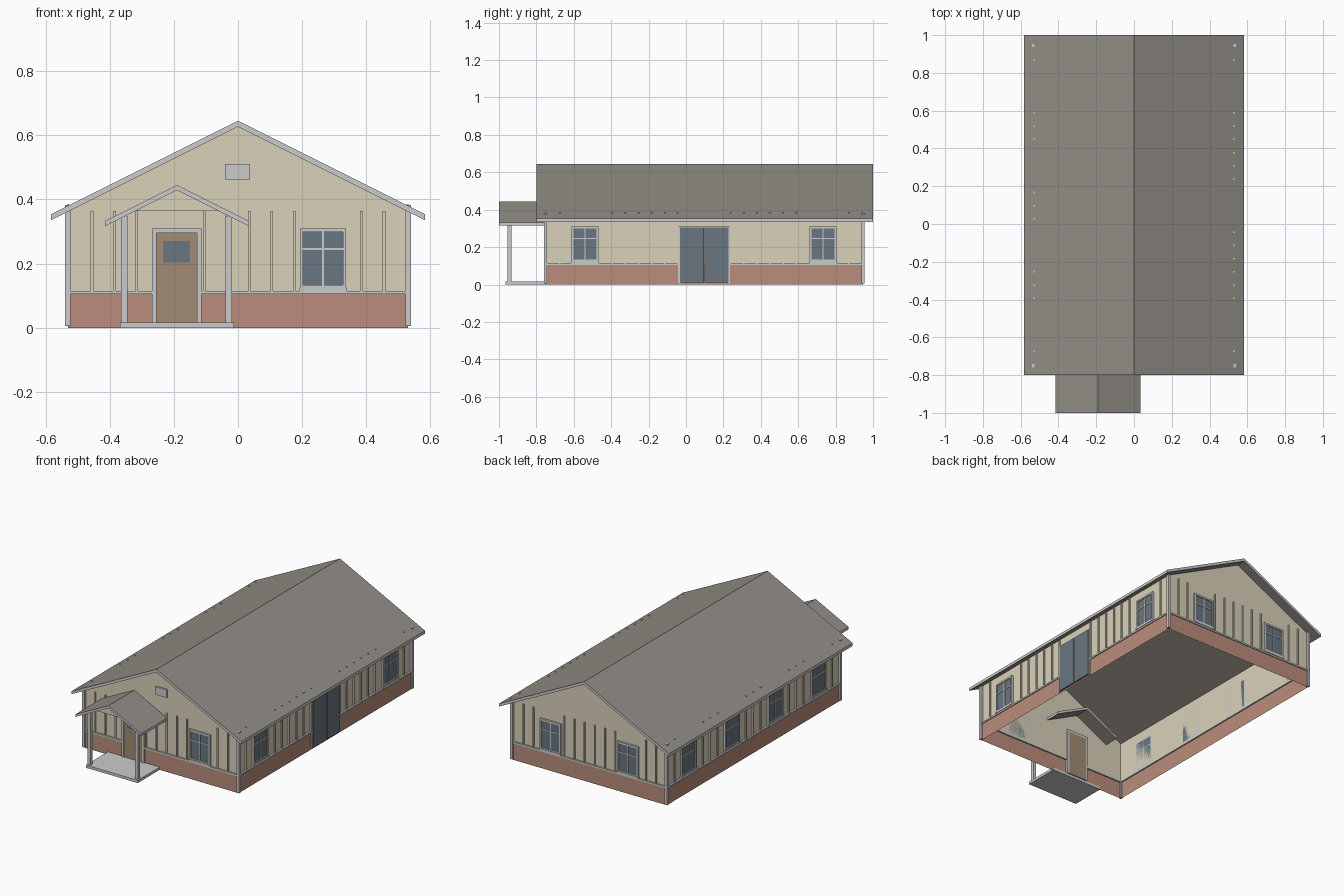
import bpy, bmesh

if "Cube" in bpy.data.objects:
    bpy.data.objects.remove(bpy.data.objects["Cube"])

def material(name, rgb):
    m = bpy.data.materials.new(name)
    m.diffuse_color = (*rgb, 1)
    m.use_nodes = True
    m.node_tree.nodes["Principled BSDF"].inputs["Base Color"].default_value = m.diffuse_color
    return m

CREAM = material("cream_siding", (0.70, 0.64, 0.49))
BRICK = material("brick_red", (0.50, 0.27, 0.20))
ROOF = material("roof_grey_brown", (0.29, 0.27, 0.24))
TRIM = material("trim_grey", (0.56, 0.56, 0.58))
GLASS = material("slate_glass", (0.14, 0.18, 0.215))
WOOD = material("door_brown", (0.36, 0.26, 0.175))

X, Y0, Y1 = 0.525, -0.745, 0.94      # wall planes
SLOPE, EAVE = 0.5, 0.364

def finish(name, bm, *mats):
    me = bpy.data.meshes.new(name)
    bm.to_mesh(me)
    bm.free()
    for m in mats:
        me.materials.append(m)
    ob = bpy.data.objects.new(name, me)
    bpy.context.collection.objects.link(ob)
    return ob

def boxes(name, mat, items):
    """items: (x0, x1, y0, y1, z0, z1)"""
    bm = bmesh.new()
    for b in items:
        vs = bmesh.ops.create_cube(bm, size=1)["verts"]
        for v in vs:
            for i in range(3):
                lo, hi = sorted(b[2 * i:2 * i + 2])
                v.co[i] = lo if v.co[i] < 0 else hi
    return finish(name, bm, mat)

def on(side, u0, u1, d0, d1, z0, z1):
    """Box on a wall: u runs along the wall, d is outward depth."""
    if side == "front":
        return (u0, u1, Y0 - d0, Y0 - d1, z0, z1)
    if side == "back":
        return (u0, u1, Y1 + d0, Y1 + d1, z0, z1)
    s = 1 if side == "right" else -1
    return (s * (X + d0), s * (X + d1), u0, u1, z0, z1)

def sheets(name, mat, polys):
    bm = bmesh.new()
    for p in polys:
        bm.faces.new([bm.verts.new(c) for c in p])
    bmesh.ops.remove_doubles(bm, verts=bm.verts, dist=1e-5)
    return finish(name, bm, mat)

def gable_roof(name, cx, half, apex, y0, y1, t):
    """Chevron profile extruded along y; outer edges in trim grey."""
    e = apex - SLOPE * half
    prof = [(-half, e), (0, apex), (half, e), (half, e - t), (0, apex - t), (-half, e - t)]
    bm = bmesh.new()
    a, b = ([bm.verts.new((cx + x, y, z)) for x, z in prof] for y in (y0, y1))
    for i in range(6):
        j = (i + 1) % 6
        f = bm.faces.new((a[i], a[j], b[j], b[i]))
        f.material_index = 1 if i in (2, 5) else 0
    for r in (a, b):
        for q in ((0, 1, 4, 5), (1, 2, 3, 4)):
            bm.faces.new([r[k] for k in q]).material_index = 1
    bmesh.ops.recalc_face_normals(bm, faces=bm.faces)
    return finish(name, bm, ROOF, TRIM)

# Walls: thin shell, open underneath
zb = 0.105
apex_in = EAVE + SLOPE * X
gables = [[(-X, y, zb), (X, y, zb), (X, y, EAVE), (0, y, apex_in), (-X, y, EAVE)] for y in (Y0, Y1)]
gables[1].reverse()
sides = [[(s * X, Y0, zb), (s * X, Y1, zb), (s * X, Y1, EAVE), (s * X, Y0, EAVE)][::s] for s in (1, -1)]
sheets("siding_walls", CREAM, gables + sides)

# Brick base
bx, b0, b1 = X + 0.005, Y0 - 0.005, Y1 + 0.005
ring = [(-bx, b0), (bx, b0), (bx, b1), (-bx, b1)]
sheets("brick_base", BRICK, [
    [(*ring[i], 0), (*ring[(i + 1) % 4], 0), (*ring[(i + 1) % 4], zb), (*ring[i], zb)] for i in range(4)])

# Roofs
gable_roof("main_roof", 0, 0.583, 0.645, -0.8, 1.0, 0.018)
gable_roof("porch_roof", -0.19, 0.225, 0.445, -1.0, -0.65, 0.016)

# Openings: centre and half width per wall
WINDOWS = {"front": [0.265], "back": [-0.265, 0.265],
           "right": [-0.54, 0.733], "left": [-0.54, -0.116, 0.309, 0.733]}
DOORS = {"front": (-0.191, 0.077), "right": (0.097, 0.132)}
SPAN = {"front": (-X, X), "back": (-X, X), "right": (Y0, Y1), "left": (Y0, Y1)}

# Base trim band, broken at doors
band = []
for s, (lo, hi) in SPAN.items():
    cuts = [lo, hi]
    if s in DOORS:
        c, h = DOORS[s]
        cuts = [lo, c - h, c + h, hi]
    band += [on(s, u, v, -0.003, 0.011, zb, 0.115) for u, v in zip(cuts[::2], cuts[1::2])]
boxes("base_trim", TRIM, band)

# Battens, skipping windows and doors
battens = []
for s, (lo, hi) in SPAN.items():
    n = round((hi - lo) / 0.07)
    top = 0.384 if s in ("left", "right") else EAVE
    gaps = [(w, 0.078) for w in WINDOWS[s]] + ([DOORS[s]] if s in DOORS else [])
    for i in range(1, n):
        u = lo + (hi - lo) * i / n
        if all(abs(u - c) > h + 0.004 for c, h in gaps):
            battens.append(on(s, u - 0.004, u + 0.004, 0, 0.008, 0.115, top))
boxes("battens", CREAM, battens)

# Corner boards
boxes("corner_boards", TRIM, [
    (sx * (X - 0.003), sx * (X + 0.014), y, y + d, 0.005, 0.382)
    for sx in (-1, 1) for y, d in ((Y0 + 0.003, -0.018), (Y1 - 0.003, 0.017))])

# Windows
for s, centres in WINDOWS.items():
    frame, glass = [], []
    for c in centres:
        glass.append(on(s, c - 0.064, c + 0.064, 0, 0.007, 0.125, 0.302))
        frame += [on(s, c + a, c + b, 0, 0.012, 0.125, 0.31) for a, b in ((-0.072, -0.062), (0.062, 0.072))]
        frame += [on(s, c - 0.062, c + 0.062, 0, 0.012, 0.299, 0.31),
                  on(s, c - 0.062, c + 0.062, 0, 0.012, 0.125, 0.134),
                  on(s, c - 0.074, c + 0.074, 0, 0.015, 0.115, 0.126),
                  on(s, c - 0.003, c + 0.003, 0, 0.010, 0.134, 0.299),
                  on(s, c - 0.062, c + 0.062, 0, 0.010, 0.243, 0.249)]
    boxes(s + "_window_frames", TRIM, frame)
    boxes(s + "_window_glass", GLASS, glass)

# Front door
c = DOORS["front"][0]
boxes("front_door_frame", TRIM, [
    on("front", c - 0.077, c - 0.063, -0.006, 0.014, 0.017, 0.31),
    on("front", c + 0.063, c + 0.077, -0.006, 0.014, 0.017, 0.31),
    on("front", c - 0.063, c + 0.063, -0.006, 0.014, 0.296, 0.31)])
boxes("front_door", WOOD, [on("front", c - 0.063, c + 0.063, -0.006, 0.009, 0.017, 0.296)])
boxes("front_door_glass", GLASS, [on("front", c - 0.042, c + 0.042, 0, 0.011, 0.203, 0.271)])

# Double side door
c = DOORS["right"][0]
boxes("side_door_frame", TRIM, [
    on("right", c - 0.139, c - 0.127, 0, 0.011, 0.005, 0.313),
    on("right", c + 0.127, c + 0.139, 0, 0.011, 0.005, 0.313),
    on("right", c - 0.127, c + 0.127, 0, 0.011, 0.303, 0.313)])
boxes("side_door_leaves", GLASS, [
    on("right", c + a, c + b, 0, 0.015, 0.01, 0.306) for a, b in ((-0.13, -0.002), (0.002, 0.13))])

# Gable vent
boxes("gable_vent", TRIM, [on("front", -0.04, 0.038, 0, 0.01, 0.462, 0.511)])

# Porch
boxes("porch_slab", TRIM, [(-0.368, -0.012, -0.965, Y0, 0, 0.017)])
boxes("porch_posts", TRIM, [(x, x + 0.02, -0.954, -0.934, 0.017, 0.348) for x in (-0.365, -0.039)])
sheets("porch_gable", CREAM, [[(-0.32, -0.95, EAVE), (-0.06, -0.95, EAVE), (-0.19, -0.95, 0.43)]])
